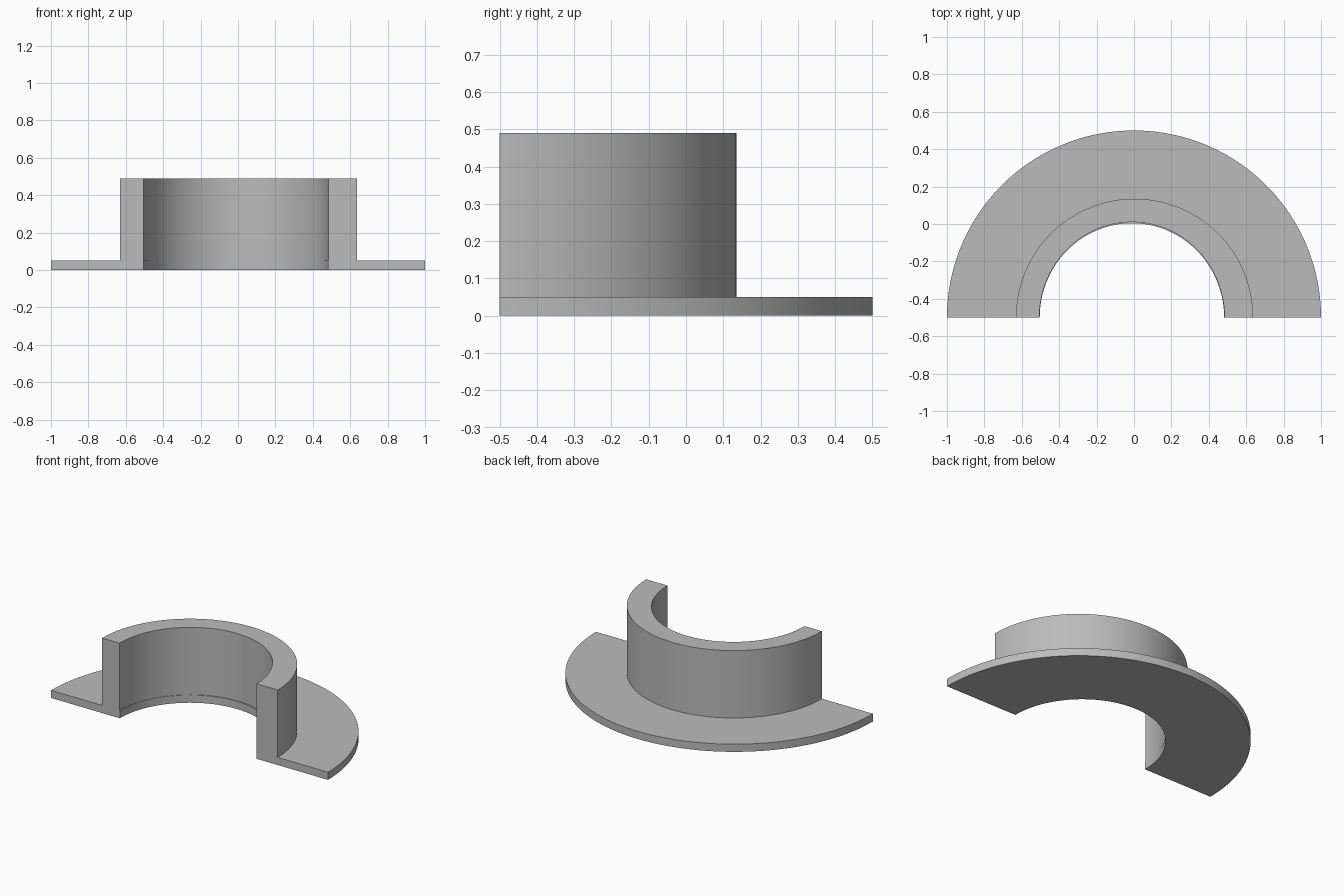
import bpy, bmesh, math

cube = bpy.data.objects.get("Cube")
if cube:
    bpy.data.objects.remove(cube, do_unlink=True)

# Plain grey material
grey = bpy.data.materials.new("plain grey")
grey.use_nodes = True
grey.diffuse_color = (0.5, 0.5, 0.5, 1)
grey.node_tree.nodes["Principled BSDF"].inputs["Base Color"].default_value = (0.5, 0.5, 0.5, 1)

STEPS = 96
FRONT = -0.5      # y of the cut face
THICK = 0.05      # flange thickness
TOP = 0.49        # collar height

# Half rings: centre x, half width, depth
rim = (0, 1.0, 1.0)
collar_outer = (0.003, 0.634, 0.635)
collar_inner = (-0.011, 0.495, 0.51)
hole = (-0.011, 0.493, 0.504)

# L-shaped section, swept through half a turn
profile = [(hole, 0), (rim, 0), (rim, THICK), (collar_outer, THICK),
           (collar_outer, TOP), (collar_inner, TOP), (collar_inner, THICK), (hole, THICK)]


def section(bm, angle):
    c, s = math.cos(angle), math.sin(angle)
    return [bm.verts.new((x + w * c, FRONT + d * s, z)) for (x, w, d), z in profile]


bm = bmesh.new()
sections = [section(bm, math.pi * i / STEPS) for i in range(STEPS + 1)]
n = len(profile)
for a, b in zip(sections, sections[1:]):
    for j in range(n):
        k = (j + 1) % n
        bm.faces.new((a[j], a[k], b[k], b[j]))

# Flat cut ends
for end in (sections[0], sections[-1]):
    bm.faces.new(end)
bmesh.ops.recalc_face_normals(bm, faces=bm.faces[:])

mesh = bpy.data.meshes.new("flanged_half_collar")
bm.to_mesh(mesh)
bm.free()
mesh.materials.append(grey)
part = bpy.data.objects.new("flanged_half_collar", mesh)
bpy.context.collection.objects.link(part)

# Smooth curved walls, sharp corners
bpy.ops.object.select_all(action='DESELECT')
part.select_set(True)
bpy.context.view_layer.objects.active = part
bpy.ops.object.shade_smooth_by_angle(angle=math.radians(30))
